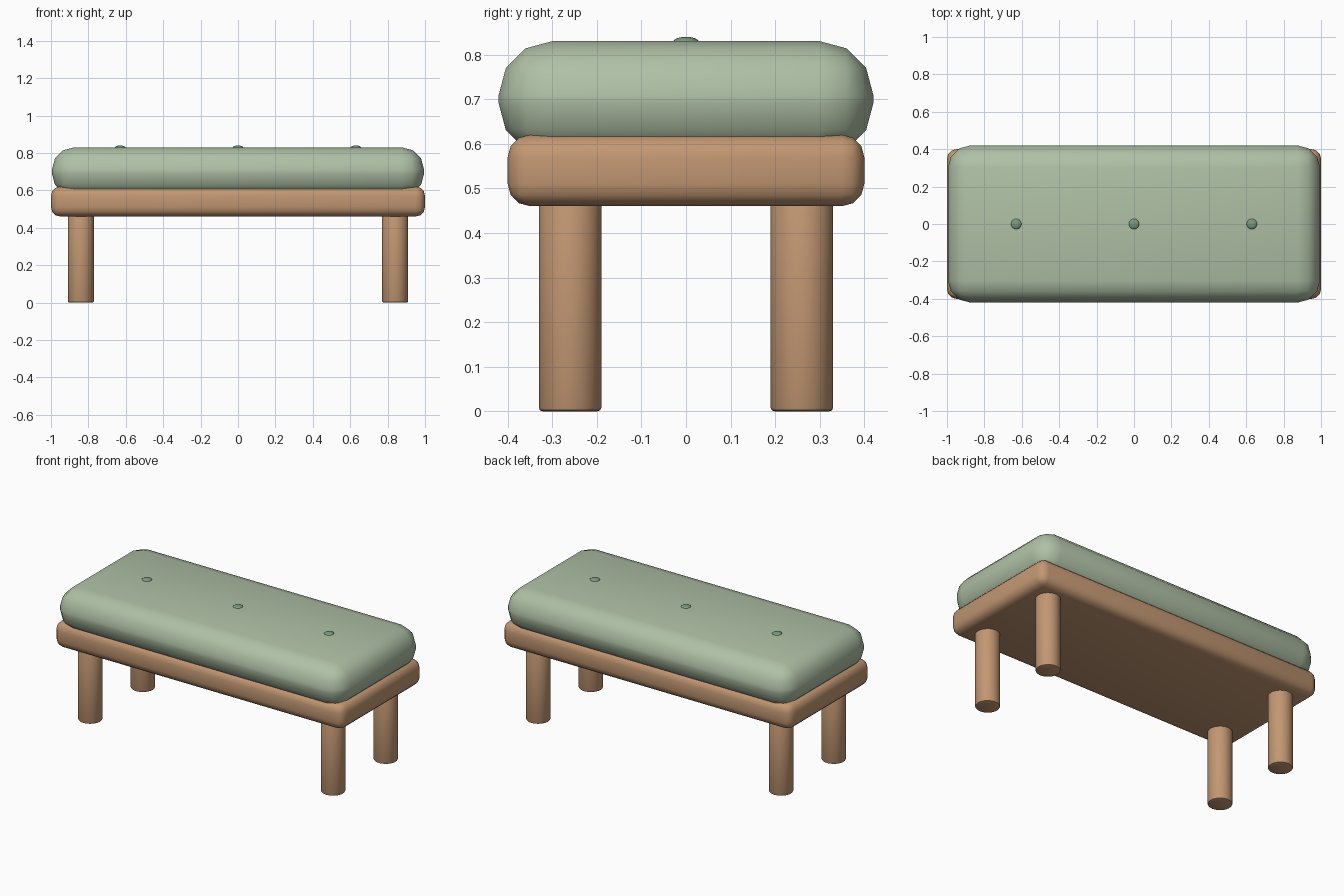
import bpy
import math

if "Cube" in bpy.data.objects:
    bpy.data.objects.remove(bpy.data.objects["Cube"])


def material(name, color):
    m = bpy.data.materials.new(name)
    m.diffuse_color = (*color, 1)
    m.use_nodes = True
    m.node_tree.nodes["Principled BSDF"].inputs["Base Color"].default_value = m.diffuse_color
    return m


wood = material("wood", (0.54, 0.31, 0.17))
fabric = material("fabric", (0.43, 0.53, 0.38))
button_green = material("button_green", (0.19, 0.32, 0.21))


def finish(name, mat, bevel=0, segments=3):
    ob = bpy.context.object
    ob.name = name
    ob.data.materials.append(mat)
    bpy.ops.object.transform_apply(location=False, rotation=False, scale=True)
    if bevel:
        mod = ob.modifiers.new("rounding", 'BEVEL')
        mod.width = bevel
        mod.segments = segments
        mod.limit_method = 'ANGLE'
        bpy.ops.object.modifier_apply(modifier=mod.name)
    bpy.ops.object.shade_smooth_by_angle(angle=math.radians(40))
    return ob


def rounded_box(name, size, z, mat, bevel):
    bpy.ops.mesh.primitive_cube_add(size=1, location=(0, 0, z))
    bpy.context.object.scale = size
    return finish(name, mat, bevel)


# wooden seat frame and padded cushion
rounded_box("seat_frame", (2.0, 0.80, 0.16), 0.54, wood, 0.05)
rounded_box("cushion", (1.99, 0.84, 0.26), 0.70, fabric, 0.12)

# four round legs
for sx, side in ((-1, "left"), (1, "right")):
    for sy, end in ((-1, "front"), (1, "back")):
        bpy.ops.mesh.primitive_cylinder_add(
            vertices=24, radius=0.07, depth=0.48,
            location=(sx * 0.84, sy * 0.26, 0.24))
        finish(f"{end}_{side}_leg", wood, 0.008, 2)

# row of flattened tuft buttons
for i, x in enumerate((-0.63, 0, 0.63)):
    bpy.ops.mesh.primitive_uv_sphere_add(
        segments=16, ring_count=8, radius=0.029, location=(x, 0, 0.828))
    bpy.context.object.scale = (1, 1, 0.41)
    finish(f"cushion_button_{i + 1}", button_green)
